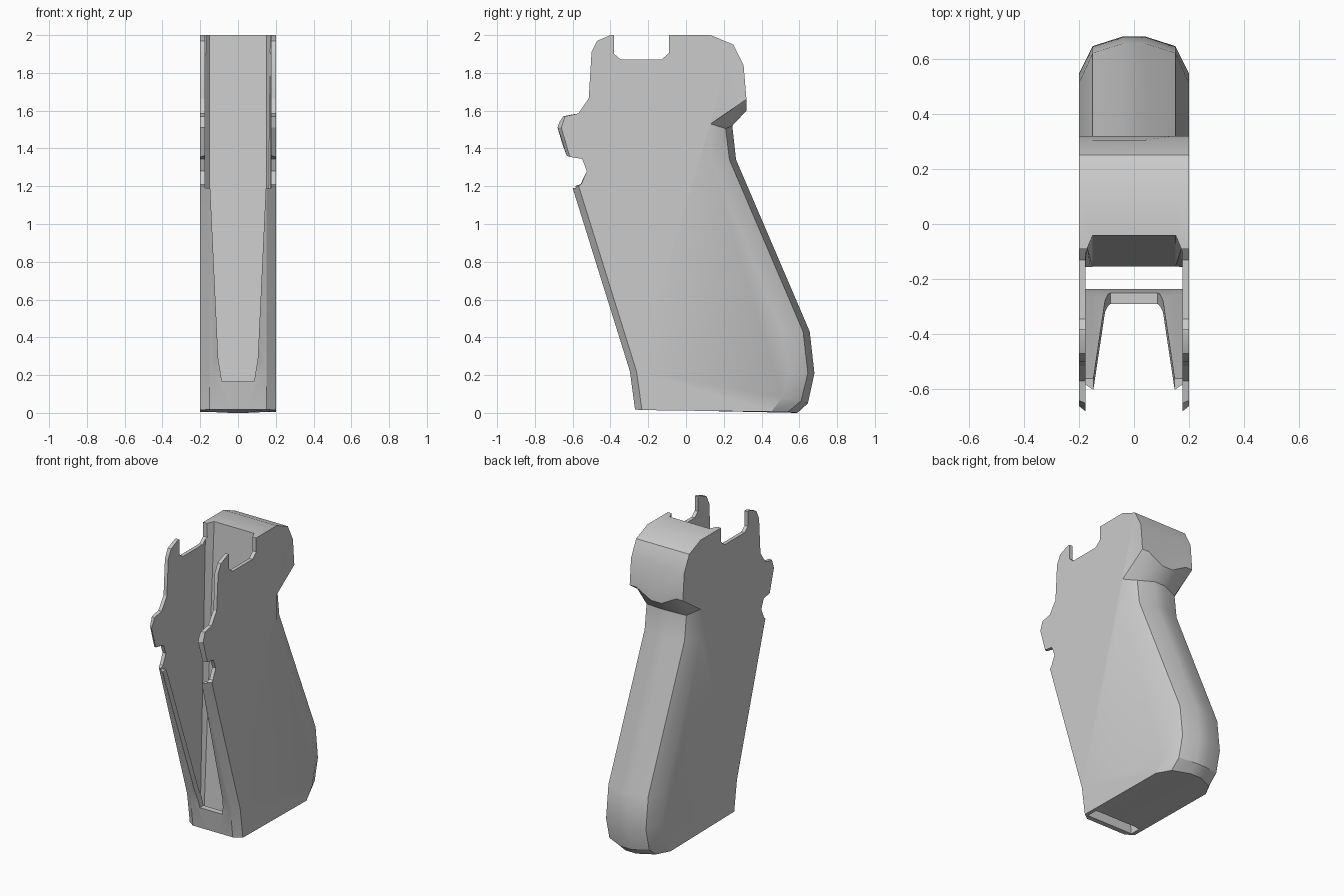
import bpy, bmesh

if "Cube" in bpy.data.objects:
    bpy.data.objects.remove(bpy.data.objects["Cube"])

def loft(name, rings):
    """Solid skinned through matching (x, [(y, z), ...]) outlines, capped at both ends."""
    bm = bmesh.new()
    loops = [[bm.verts.new((x, y, z)) for y, z in pts] for x, pts in rings]
    n = len(loops[0])
    for a, b in zip(loops, loops[1:]):
        for i in range(n):
            j = (i + 1) % n
            bm.faces.new((a[i], a[j], b[j], b[i]))
    bm.faces.new(loops[0])
    bm.faces.new(loops[-1])
    bmesh.ops.recalc_face_normals(bm, faces=bm.faces)
    me = bpy.data.meshes.new(name)
    bm.to_mesh(me)
    bm.free()
    ob = bpy.data.objects.new(name, me)
    bpy.context.collection.objects.link(ob)
    return ob

def mirrored(half):
    """Outlines given from the outside inwards, repeated on the other side."""
    return [(-x, p) for x, p in half] + [(x, p) for x, p in reversed(half)]

def cut(target, cutter):
    mod = target.modifiers.new("cut", 'BOOLEAN')
    mod.operation = 'DIFFERENCE'
    mod.solver = 'EXACT'
    mod.object = cutter
    cutter.hide_render = True
    bpy.context.view_layer.objects.active = target
    bpy.ops.object.modifier_apply(modifier=mod.name)
    bpy.data.objects.remove(cutter, do_unlink=True)

# Top edge with its notch, the same across the whole width
top = [(-0.50, 1.91), (-0.47, 1.97), (-0.40, 2.0), (-0.38, 2.0), (-0.38, 1.90),
       (-0.345, 1.87), (-0.13, 1.87), (-0.09, 1.905), (-0.09, 2.0), (0.13, 2.0),
       (0.25, 1.95), (0.305, 1.84)]
# Tang and backstrap: centre line, chamfer edge and side
back_mid = [(0.32, 1.60), (0.245, 1.52), (0.265, 1.34), (0.655, 0.43),
            (0.68, 0.21), (0.645, 0.05), (0.59, 0.0)]
back_edge = [(0.32, 1.66), (0.21, 1.505), (0.23, 1.34), (0.62, 0.43),
             (0.645, 0.21), (0.61, 0.065), (0.54, 0.005)]
back_side = [(0.32, 1.66), (0.13, 1.53), (0.13, 1.34), (0.51, 0.43),
             (0.545, 0.21), (0.51, 0.08), (0.45, 0.006)]
# Front strap, round notch and lug: edge and side
front_edge = [(-0.27, 0.018), (-0.297, 0.22), (-0.603, 1.2), (-0.56, 1.21),
              (-0.525, 1.28), (-0.55, 1.345), (-0.65, 1.37), (-0.70, 1.51),
              (-0.66, 1.57), (-0.57, 1.585), (-0.515, 1.665)]
front_side = [(-0.233, 0.015), (-0.262, 0.22), (-0.568, 1.2), (-0.555, 1.21),
              (-0.525, 1.28), (-0.55, 1.345), (-0.615, 1.355), (-0.66, 1.51),
              (-0.64, 1.57), (-0.57, 1.585), (-0.515, 1.665)]

grip = loft("grip_frame", mirrored([
    (0.20, top + back_side + front_side),
    (0.15, top + back_edge + front_edge),
    (0.04, top + back_mid + front_edge)]))

# Hollow between the side plates, open at the top, front and bottom
well_front = [(-0.235, -0.1), (-0.235, 0.02), (-0.255, 0.22), (-0.56, 1.19),
              (-0.9, 1.19), (-0.9, 2.1)]
well = loft("well_cutter", mirrored([
    (0.175, [(-0.095, 2.1), (-0.16, -0.1)] + well_front),
    (0.15, [(-0.036, 2.1), (-0.16, -0.1)] + well_front)]))
cut(grip, well)

# Tapered slot through the front strap
bm = bmesh.new()
half = [(0.085, 0.165), (0.105, 0.29), (0.15, 1.25)]
outline = half + [(-x, z) for x, z in reversed(half)]
face = bm.faces.new([bm.verts.new((x, -0.8, z)) for x, z in outline])
ext = bmesh.ops.extrude_face_region(bm, geom=[face])
for v in ext["geom"]:
    if isinstance(v, bmesh.types.BMVert):
        v.co.y = -0.2
bmesh.ops.recalc_face_normals(bm, faces=bm.faces)
me = bpy.data.meshes.new("slot_cutter")
bm.to_mesh(me)
bm.free()
slot = bpy.data.objects.new("slot_cutter", me)
bpy.context.collection.objects.link(slot)
cut(grip, slot)

# Soft sides with crisp edges
bpy.ops.object.select_all(action='DESELECT')
grip.select_set(True)
bpy.context.view_layer.objects.active = grip
bpy.ops.object.shade_smooth_by_angle(angle=0.52)
